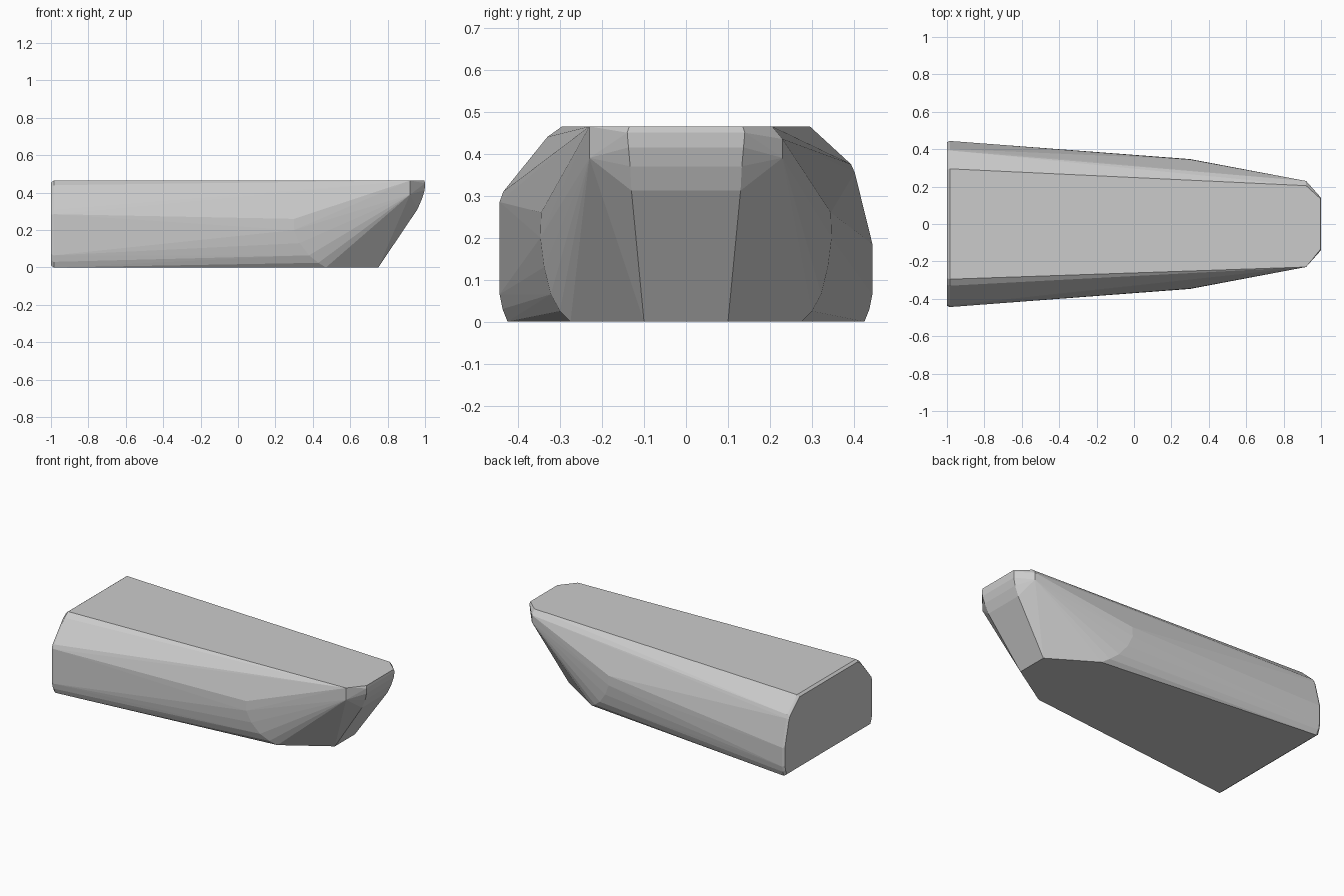
import bpy, bmesh

if "Cube" in bpy.data.objects:
    bpy.data.objects.remove(bpy.data.objects["Cube"])

# Tail cross-section: bottom, rounded side, sloped shoulder (x, y, z)
tail_common = [(-0.985, 0.425, 0.0), (-0.985, 0.437, 0.03), (-0.985, 0.444, 0.065),
               (-0.985, 0.295, 0.465)]
tail_right = [(-0.985, 0.444, 0.285), (-0.985, 0.435, 0.31), (-0.985, 0.33, 0.44)]
tail_left = [(-0.985, 0.444, 0.185), (-0.985, 0.402, 0.355), (-0.985, 0.393, 0.375)]

# Side bulge curving down into the bottom plane
bulge = [(0.30, 0.345, 0.26), (0.30, 0.347, 0.20), (0.33, 0.338, 0.13),
         (0.38, 0.322, 0.065), (0.43, 0.30, 0.025), (0.47, 0.275, 0.0)]

# Nose: bevelled corner, rounded tip and undercut
nose = [(1.0, 0.14, 0.45), (0.997, 0.135, 0.465), (0.998, 0.137, 0.415),
        (0.985, 0.133, 0.37), (0.96, 0.13, 0.312), (0.75, 0.10, 0.0),
        (0.92, 0.23, 0.39)]
nose_right = [(0.92, 0.23, 0.465)]
nose_left = [(0.92, 0.205, 0.465), (0.92, 0.23, 0.435)]


def side(points, sign):
    return [(x, y * sign, z) for x, y, z in points]


right_tail = side(tail_common + tail_right, -1)
left_tail = side(tail_common + tail_left, 1)
points = right_tail + left_tail

# Slightly inset end cap gives the tail its small rounded edge
points += [(-1.0, y * 0.985, 0.232 + (z - 0.232) * 0.95) for x, y, z in points]
points += side(bulge + nose + nose_right, -1) + side(bulge + nose + nose_left, 1)

# Wrap the sections in one convex skin
bm = bmesh.new()
for p in points:
    bm.verts.new(p)
hull = bmesh.ops.convex_hull(bm, input=bm.verts)
loose = {v for v in hull["geom_interior"] + hull["geom_unused"]
         if isinstance(v, bmesh.types.BMVert)}
bmesh.ops.delete(bm, geom=list(loose), context='VERTS')
bmesh.ops.dissolve_limit(bm, angle_limit=0.01, verts=bm.verts, edges=bm.edges)
bmesh.ops.recalc_face_normals(bm, faces=bm.faces)

mesh = bpy.data.meshes.new("tapered_body")
bm.to_mesh(mesh)
bm.free()
body = bpy.data.objects.new("tapered_body", mesh)
bpy.context.collection.objects.link(body)
